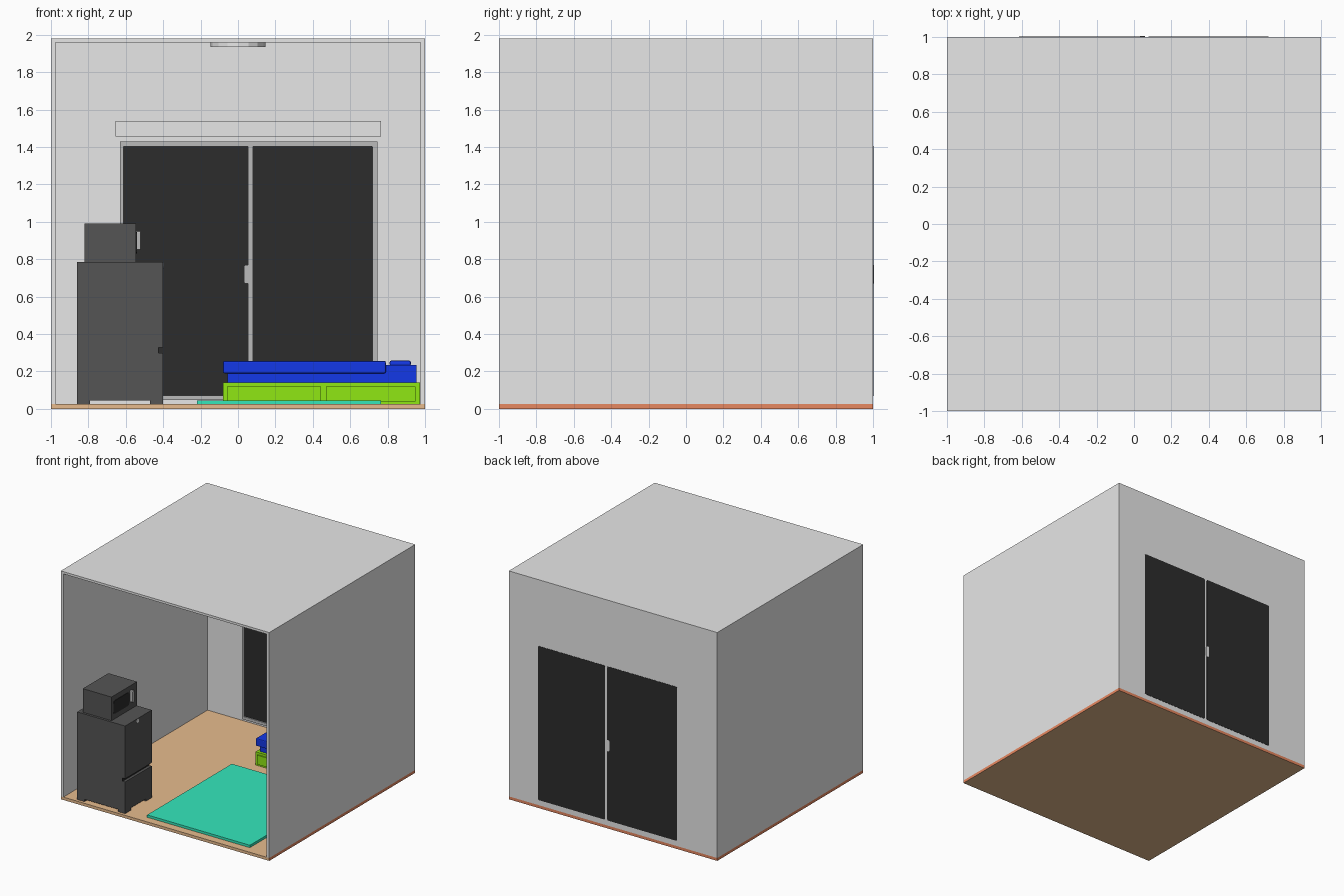
import bpy, bmesh, math
from mathutils import Vector

if "Cube" in bpy.data.objects:
    bpy.data.objects.remove(bpy.data.objects["Cube"])


def material(name, rgb):
    m = bpy.data.materials.new(name)
    m.use_nodes = True
    m.diffuse_color = (*rgb, 1)
    bsdf = next(n for n in m.node_tree.nodes if n.type == 'BSDF_PRINCIPLED')
    bsdf.inputs["Base Color"].default_value = (*rgb, 1)
    return m


WALL = material("wall_white", (0.8, 0.8, 0.8))
WOOD = material("floor_tan", (0.8, 0.5, 0.27))
CLAY = material("slab_terracotta", (0.8, 0.25, 0.12))
GLASS = material("dark_glass", (0.025, 0.025, 0.025))
CHARCOAL = material("appliance_charcoal", (0.09, 0.09, 0.09))
METAL = material("frame_grey", (0.5, 0.5, 0.5))
GREEN = material("bed_green", (0.28, 0.8, 0.007))
BLUE = material("bedding_blue", (0.007, 0.04, 0.8))
TEAL = material("rug_teal", (0.035, 0.8, 0.5))


def finish(name, bm, *mats):
    bmesh.ops.recalc_face_normals(bm, faces=bm.faces)
    me = bpy.data.meshes.new(name)
    bm.to_mesh(me)
    bm.free()
    for m in mats:
        me.materials.append(m)
    ob = bpy.data.objects.new(name, me)
    bpy.context.scene.collection.objects.link(ob)
    return ob


def box(name, x, y, z, mat, r=0, axis=None):
    """Box from ranges; r bevels all edges, or only those along one axis."""
    bm = bmesh.new()
    bmesh.ops.create_cube(bm, size=1)
    for v in bm.verts:
        v.co = Vector([lo + (c + 0.5) * (hi - lo) for c, (lo, hi) in zip(v.co, (x, y, z))])
    if r:
        edges = [e for e in bm.edges if axis is None or
                 abs((e.verts[0].co - e.verts[1].co).normalized()[axis]) > 0.9]
        bmesh.ops.bevel(bm, geom=edges, offset=r, segments=2, profile=0.5, affect='EDGES')
    return finish(name, bm, mat)


def side_prism(name, profile, y, mat):
    """Profile in x and z, extruded along y."""
    bm = bmesh.new()
    face = bm.faces.new([bm.verts.new((px, y[0], pz)) for px, pz in profile])
    ext = bmesh.ops.extrude_face_region(bm, geom=[face])
    moved = [g for g in ext["geom"] if isinstance(g, bmesh.types.BMVert)]
    bmesh.ops.translate(bm, verts=moved, vec=(0, y[1] - y[0], 0))
    return finish(name, bm, mat)


def disc(name, centre, radius, depth, sides, mat, along_x=False):
    bm = bmesh.new()
    bmesh.ops.create_cone(bm, cap_ends=True, segments=sides, radius1=radius,
                          radius2=radius, depth=depth)
    ob = finish(name, bm, mat)
    ob.location = centre
    if along_x:
        ob.rotation_euler.y = math.pi / 2
    return ob


# Room shell, open at the front; outer slab edges are terracotta
floor = box("floor", (-1, 1), (-1, 1), (0, 0.025), WOOD)
floor.data.materials.append(CLAY)
for p in floor.data.polygons:
    if abs(p.normal.x) > 0.5 or p.normal.y > 0.5:
        p.material_index = 1
box("right_wall", (-1, -0.975), (-1, 1), (0.025, 1.96), WALL)
box("left_wall", (0.975, 1), (-1, 1), (0.025, 1.96), WALL)
box("back_wall", (-0.975, 0.975), (0.975, 1), (0.025, 1.96), WALL)
box("ceiling", (-1, 1), (-1, 1), (1.96, 1.98), WALL)

# Sliding glass door
for i, x in enumerate([(-0.615, 0.055), (0.077, 0.72)]):
    box(f"door_pane_{i + 1}", x, (0.965, 1.002), (0.07, 1.405), GLASS, 0.01, 1)
FRAME_Y = (0.955, 0.976)
for side, x in (("right", (-0.63, -0.613)), ("middle", (0.053, 0.079)), ("left", (0.718, 0.745))):
    box(f"door_frame_{side}", x, FRAME_Y, (0.047, 1.43), METAL)
for side, z in (("bottom", (0.047, 0.072)), ("top", (1.403, 1.43))):
    box(f"door_frame_{side}", (-0.63, 0.745), FRAME_Y, z, METAL)
box("door_handle_inside", (0.032, 0.06), (0.948, 0.97), (0.67, 0.77), METAL, 0.01, 1)
box("door_handle_outside", (0.032, 0.06), (0.99, 1.004), (0.67, 0.77), WALL, 0.01, 1)

# Curtain box above the door and round ceiling lamp
box("curtain_box", (-0.655, 0.765), (0.9, 0.975), (1.455, 1.54), WALL)
disc("ceiling_lamp", (0, 0, 1.948), 0.147, 0.026, 16, WALL)

# Fridge, door towards the room, with a grip groove between its two doors
FY = (-0.975, -0.61)
side_prism("fridge_body", [(-0.86, 0.045), (-0.40, 0.045), (-0.40, 0.30), (-0.428, 0.30),
                           (-0.428, 0.328), (-0.40, 0.328), (-0.40, 0.785), (-0.86, 0.785)],
           FY, CHARCOAL)
box("fridge_groove", (-0.428, -0.424), FY, (0.30, 0.328), GLASS)
for i, x in enumerate([(-0.86, -0.79), (-0.47, -0.40)]):
    for j, y in enumerate([(FY[0], FY[0] + 0.08), (FY[1] - 0.08, FY[1])]):
        box(f"fridge_foot_{i}{j}", x, y, (0.025, 0.046), CHARCOAL)
disc("fridge_badge", (-0.40, -0.805, 0.765), 0.018, 0.006, 12, WALL, True)

# Microwave on the fridge
box("microwave_body", (-0.82, -0.545), (-0.955, -0.605), (0.785, 0.99), CHARCOAL)
box("microwave_window", (-0.549, -0.541), (-0.93, -0.715), (0.83, 0.945), GLASS, 0.02, 0)
box("microwave_handle", (-0.545, -0.52), (-0.7, -0.675), (0.85, 0.95), METAL, 0.006, 0)

# Bed with two drawers
box("bed_frame", (-0.08, 0.972), (0.355, 0.97), (0.025, 0.14), GREEN)
for i, x in enumerate([(-0.06, 0.445), (0.47, 0.95)]):
    box(f"bed_drawer_{i + 1}", x, (0.346, 0.36), (0.04, 0.12), GREEN)
box("mattress", (-0.055, 0.955), (0.38, 0.955), (0.14, 0.235), BLUE)
box("blanket", (-0.08, 0.79), (0.357, 0.97), (0.19, 0.257), BLUE, 0.008)
box("pillow", (0.81, 0.925), (0.45, 0.88), (0.23, 0.258), BLUE, 0.01)

# Rug
box("rug", (-0.22, 0.765), (-0.93, 0.23), (0.025, 0.046), TEAL)
